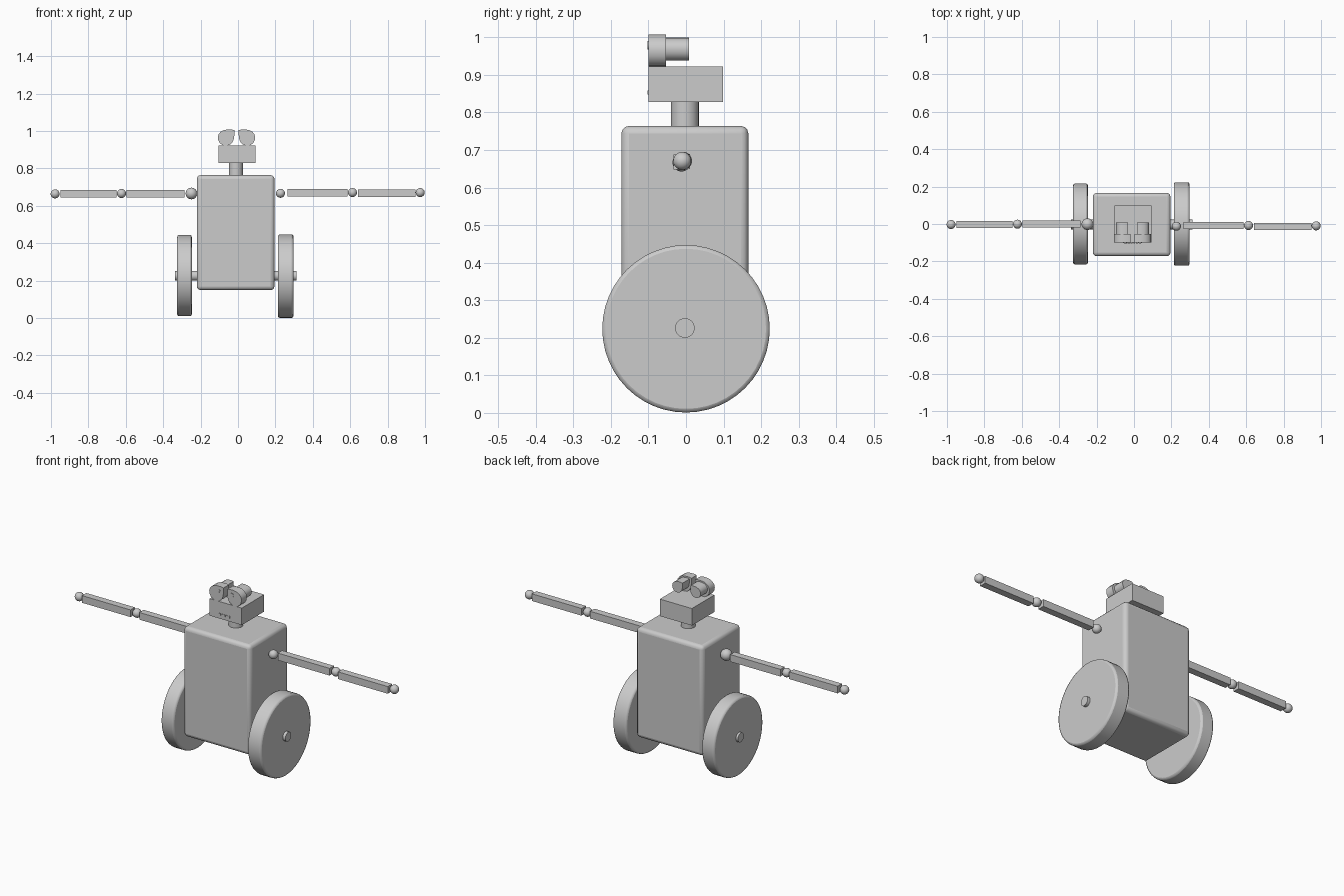
import bpy
from math import radians, pi
from mathutils import Vector

if "Cube" in bpy.data.objects:
    bpy.data.objects.remove(bpy.data.objects["Cube"])


def finish(ob, name, bevel=0, segments=3):
    ob.name = name
    if bevel:
        m = ob.modifiers.new("bevel", 'BEVEL')
        m.width, m.segments = bevel, segments
        m.limit_method = 'ANGLE'
    return ob


def smooth(ob, angle=35):
    bpy.ops.object.select_all(action='DESELECT')
    ob.select_set(True)
    bpy.context.view_layer.objects.active = ob
    bpy.ops.object.shade_smooth_by_angle(angle=radians(angle))


def box(name, lo, hi, bevel=0):
    lo, hi = Vector(lo), Vector(hi)
    bpy.ops.mesh.primitive_cube_add(size=1, location=(lo + hi) / 2)
    ob = bpy.context.object
    ob.scale = hi - lo
    bpy.ops.object.transform_apply(location=False, rotation=False, scale=True)
    return finish(ob, name, bevel)


def cylinder(name, loc, r, depth, rot=(0, 0, 0), verts=32, bevel=0):
    bpy.ops.mesh.primitive_cylinder_add(vertices=verts, radius=r, depth=depth,
                                        location=loc, rotation=rot)
    ob = bpy.context.object
    smooth(ob)
    return finish(ob, name, bevel, 2)


def ball(name, loc, r):
    bpy.ops.mesh.primitive_uv_sphere_add(segments=32, ring_count=16, radius=r, location=loc)
    smooth(bpy.context.object)
    return finish(bpy.context.object, name)


def extrude_xz(name, pts, y0, y1):
    n = len(pts)
    verts = [(x, y, z) for y in (y0, y1) for x, z in pts]
    faces = [list(range(n)), list(range(2 * n - 1, n - 1, -1))]
    faces += [(i, i + n, (i + 1) % n + n, (i + 1) % n) for i in range(n)]
    me = bpy.data.meshes.new(name)
    me.from_pydata(verts, [], faces)
    import bmesh
    bm = bmesh.new()
    bm.from_mesh(me)
    bmesh.ops.recalc_face_normals(bm, faces=bm.faces)
    bm.to_mesh(me)
    bm.free()
    ob = bpy.data.objects.new(name, me)
    bpy.context.collection.objects.link(ob)
    smooth(ob)
    return ob


# Body, neck and head
body = box("body", (-0.22, -0.172, 0.15), (0.195, 0.166, 0.764), 0.02)
smooth(body)
cylinder("neck", (-0.011, -0.003, 0.795), 0.037, 0.08)
box("head", (-0.105, -0.1, 0.828), (0.093, 0.098, 0.923))

# Row of small mouth studs
for i in range(5):
    x = -0.041 + i * 0.0142
    box("mouth_stud", (x - 0.005, -0.103, 0.848), (x + 0.005, -0.095, 0.858))

# Teardrop eyes with rear barrels; outline is relative to the eye centre
outline = [(0.044, 0.040), (0.044, 0.010), (0.041, -0.010), (0.033, -0.027),
           (0.019, -0.039), (0.002, -0.043), (-0.016, -0.041), (-0.032, -0.031),
           (-0.041, -0.016), (-0.044, 0.002), (-0.040, 0.018), (-0.029, 0.031),
           (-0.012, 0.040), (0.008, 0.043), (0.030, 0.043)]
for side, label in ((1, "left"), (-1, "right")):
    def shape(s, cz):
        return [(-0.008 + side * (-0.056 + s * x), cz + s * z) for x, z in outline]
    extrude_xz(label + "_eye", shape(1, 0.965), -0.1, -0.053)
    extrude_xz(label + "_eye_barrel", shape(0.72, 0.969), -0.055, 0.008)
    px = -0.008 - side * 0.04
    cylinder(label + "_pupil", (px, -0.099, 0.979), 0.011, 0.006, (pi / 2, 0, 0), 24)
    cylinder(label + "_pupil_centre", (px, -0.1, 0.979), 0.005, 0.006, (pi / 2, 0, 0), 16)

# Wheels and axle
along_x = (0, pi / 2, 0)
cylinder("left_wheel", (-0.286, 0, 0.227), 0.217, 0.078, along_x, 48, 0.01)
cylinder("right_wheel", (0.255, 0, 0.224), 0.223, 0.084, along_x, 48, 0.01)
cylinder("axle", (-0.012, -0.003, 0.226), 0.026, 0.65, along_x)

# Arm joints: x, y, z, radius
joints = {"left_shoulder": (-0.249, -0.001, 0.666, 0.031),
          "left_elbow": (-0.623, -0.001, 0.666, 0.024),
          "left_hand": (-0.978, -0.003, 0.664, 0.024),
          "right_shoulder": (0.227, -0.012, 0.667, 0.024),
          "right_elbow": (0.612, -0.008, 0.671, 0.024),
          "right_hand": (0.974, -0.01, 0.671, 0.024)}
for name, (x, y, z, r) in joints.items():
    ball(name, (x, y, z), r)

# Arm segments: x start, x end, y centre, z centre
segments = {"left_upper_arm": (-0.596, -0.286, -0.001, 0.664),
            "left_forearm": (-0.949, -0.65, -0.002, 0.664),
            "right_upper_arm": (0.265, 0.585, -0.008, 0.67),
            "right_forearm": (0.642, 0.949, -0.014, 0.668)}
for name, (x0, x1, y, z) in segments.items():
    box(name, (x0, y - 0.019, z - 0.02), (x1, y + 0.019, z + 0.02))
